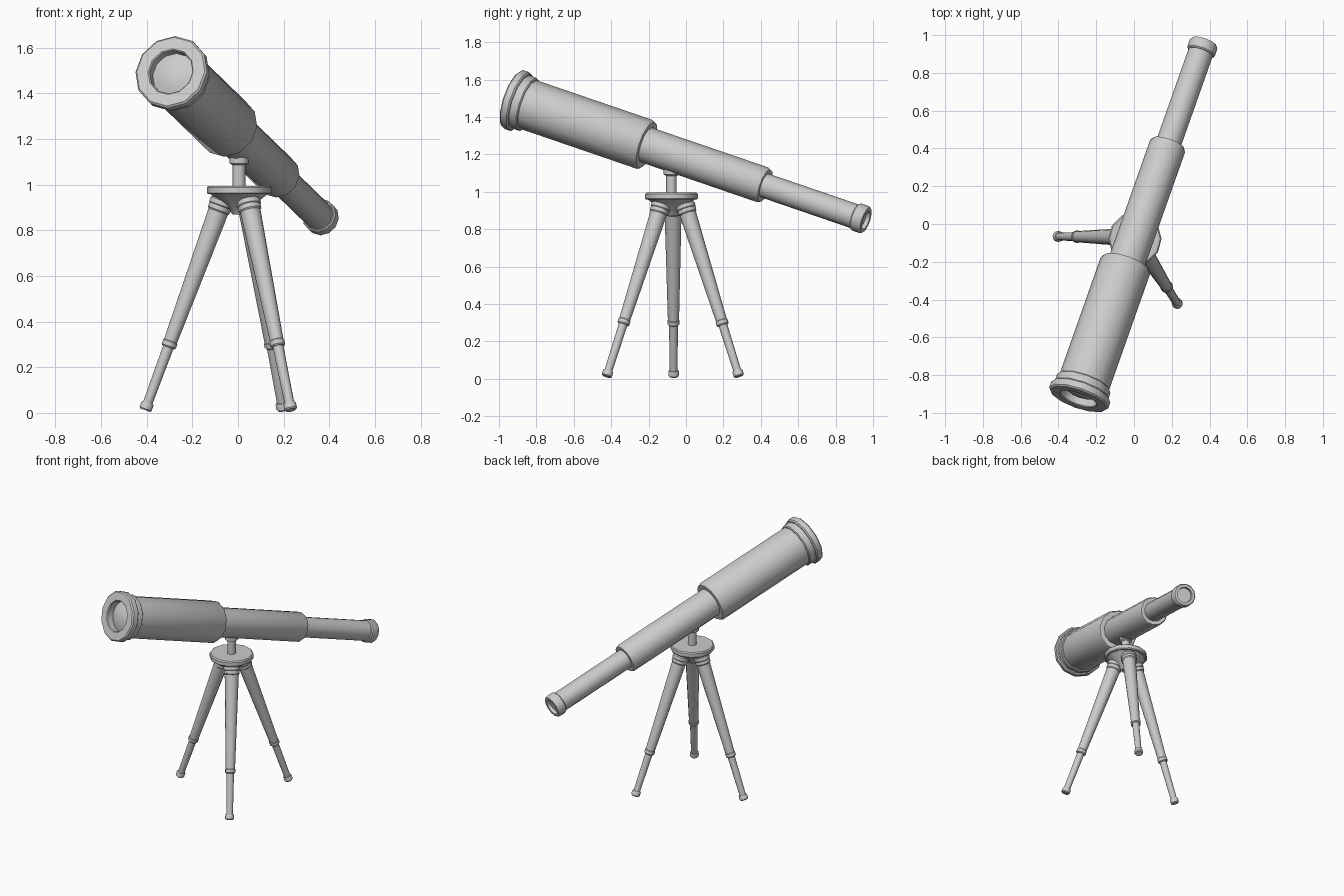
import bpy, bmesh, math
from mathutils import Vector

if "Cube" in bpy.data.objects:
    bpy.data.objects.remove(bpy.data.objects["Cube"])


def lathe(name, start, end, profile, sides=12, phase=0.0):
    """Revolve (distance, radius) pairs around the line from start towards end."""
    start, end = Vector(start), Vector(end)
    bm = bmesh.new()
    rings = []
    for t, r in profile:
        if r == 0:
            rings.append([bm.verts.new((0, 0, t))])
            continue
        rings.append([bm.verts.new((r * math.cos(a), r * math.sin(a), t))
                      for a in (2 * math.pi * (i + phase) / sides for i in range(sides))])
    for a, b in zip(rings, rings[1:]):
        for i in range(sides):
            j = (i + 1) % sides
            if len(a) == 1:
                bm.faces.new((a[0], b[j], b[i]))
            elif len(b) == 1:
                bm.faces.new((a[i], a[j], b[0]))
            else:
                bm.faces.new((a[i], a[j], b[j], b[i]))
    bmesh.ops.recalc_face_normals(bm, faces=bm.faces)
    mesh = bpy.data.meshes.new(name)
    bm.to_mesh(mesh)
    bm.free()
    mesh.shade_smooth()
    mesh.set_sharp_from_angle(angle=math.radians(35))
    obj = bpy.data.objects.new(name, mesh)
    bpy.context.collection.objects.link(obj)
    obj.location = start
    obj.rotation_mode = 'QUATERNION'
    obj.rotation_quaternion = (end - start).to_track_quat('Z', 'Y')
    return obj


# Optical axis, from the front rim to the eyepiece
FRONT, REAR = (-0.295, -0.927, 1.495), (0.372, 0.962, 0.848)
LENGTH = (Vector(REAR) - Vector(FRONT)).length

# Front barrel with stepped rim, open at the front
lathe("front_barrel", FRONT, REAR, [
    (0.05, 0), (0.05, 0.10), (0.005, 0.10), (0, 0.105), (0, 0.158), (0.008, 0.166),
    (0.042, 0.166), (0.05, 0.158), (0.05, 0.150), (0.092, 0.150), (0.098, 0.144),
    (0.098, 0.138), (0.785, 0.138), (0.80, 0.130), (0.80, 0.108), (0.785, 0.0)])
# Domed front lens
lathe("front_lens", FRONT, REAR, [
    (0.02, 0), (0.023, 0.035), (0.031, 0.068), (0.045, 0.098), (0.055, 0.098), (0.055, 0)])
# Middle and rear draw tubes
lathe("middle_tube", FRONT, REAR, [
    (0.76, 0), (0.76, 0.098), (1.49, 0.098), (1.505, 0.091), (1.505, 0.075), (1.49, 0)])
lathe("rear_tube", FRONT, REAR, [
    (1.47, 0), (1.47, 0.067), (LENGTH - 0.03, 0.067), (LENGTH - 0.03, 0)])
# Eyepiece ring with recessed glass
lathe("eyepiece", FRONT, REAR, [
    (LENGTH - 0.062, 0.06), (LENGTH - 0.062, 0.071), (LENGTH - 0.055, 0.077),
    (LENGTH - 0.010, 0.077), (LENGTH, 0.070), (LENGTH, 0.052),
    (LENGTH - 0.022, 0.050), (LENGTH - 0.022, 0)])

# Tripod head: underside cone, plate, post and cradle knob
HX, HY = 0.005, -0.078
lathe("tripod_head", (HX, HY, 0), (HX, HY, 1), [
    (0.87, 0), (0.87, 0.03), (0.90, 0.05), (0.958, 0.125), (0.958, 0.136),
    (0.964, 0.141), (0.988, 0.141), (0.995, 0.134), (0.995, 0)])
lathe("mount_post", (HX, HY, 0), (HX, HY, 1), [
    (0.99, 0), (0.99, 0.028), (1.085, 0.028), (1.092, 0.042), (1.118, 0.042),
    (1.125, 0.036), (1.125, 0)])

# Three telescoping legs, from the head down to each foot
for i, (fx, fy) in enumerate([(-0.407, -0.066), (0.232, -0.425), (0.197, 0.284)], 1):
    foot = Vector((fx, fy, 0.012))
    out = Vector((fx - HX, fy + 0.07, 0)).normalized()
    top = Vector((HX, -0.07, 0.935)) + out * 0.072
    n = (foot - top).length
    lathe(f"leg_{i}_upper", top, foot, [
        (0, 0), (0, 0.046), (0.006, 0.053), (0.026, 0.053), (0.030, 0.050), (0.050, 0.050),
        (0.056, 0.045), (0.66, 0.030), (0.664, 0.033), (0.684, 0.033),
        (0.69, 0.028), (0.69, 0)])
    lathe(f"leg_{i}_lower", top, foot, [
        (0.67, 0), (0.67, 0.024), (n - 0.035, 0.021), (n - 0.035, 0.025),
        (n - 0.030, 0.028), (n - 0.006, 0.028), (n, 0.023), (n, 0)])
